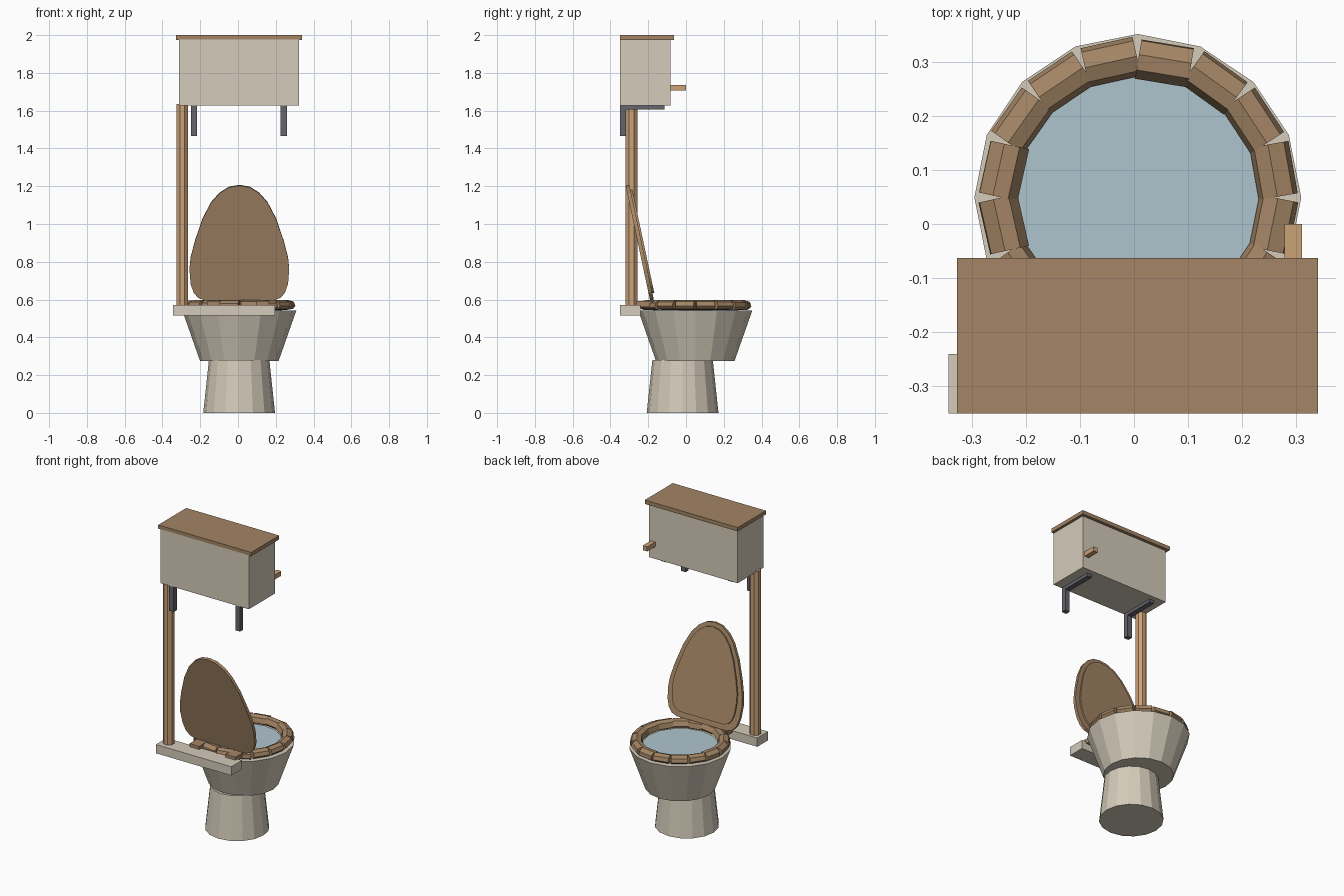
import bpy, bmesh, math, random
from mathutils import Matrix, Vector

if "Cube" in bpy.data.objects:
    bpy.data.objects.remove(bpy.data.objects["Cube"])

random.seed(4)
CX, CY = 0.007, 0.049      # bowl centre


def material(name, rgb):
    m = bpy.data.materials.new(name)
    m.diffuse_color = (*rgb, 1)
    m.use_nodes = True
    m.node_tree.nodes["Principled BSDF"].inputs["Base Color"].default_value = m.diffuse_color
    return m


IVORY = material("ivory ceramic", (0.66, 0.60, 0.49))
WOOD = material("brown wood", (0.37, 0.235, 0.13))
LIGHT_WOOD = material("light wood", (0.60, 0.36, 0.19))
WATER = material("pale water", (0.43, 0.56, 0.61))
METAL = material("grey metal", (0.13, 0.13, 0.15))


def add(name, bm, mat):
    bmesh.ops.recalc_face_normals(bm, faces=bm.faces)
    me = bpy.data.meshes.new(name)
    bm.to_mesh(me)
    bm.free()
    me.materials.append(mat)
    ob = bpy.data.objects.new(name, me)
    bpy.context.collection.objects.link(ob)
    return ob


def box(name, x0, x1, y0, y1, z0, z1, mat):
    bm = bmesh.new()
    bmesh.ops.create_cube(bm, size=1)
    bmesh.ops.scale(bm, vec=(x1 - x0, y1 - y0, z1 - z0), verts=bm.verts)
    bmesh.ops.translate(bm, vec=((x0 + x1) / 2, (y0 + y1) / 2, (z0 + z1) / 2), verts=bm.verts)
    return add(name, bm, mat)


def cone(name, x, y, z0, z1, r0, r1, n, mat, turn=0.0):
    bm = bmesh.new()
    bmesh.ops.create_cone(bm, cap_ends=True, segments=n, radius1=r0, radius2=r1, depth=z1 - z0,
                          matrix=Matrix.Translation((x, y, (z0 + z1) / 2)) @ Matrix.Rotation(turn, 4, 'Z'))
    return add(name, bm, mat)


def extrude_outline(name, pts, depth, matrix, mat):
    """Closed outline in the local XZ plane, extruded along local +Y."""
    bm = bmesh.new()
    face = bm.faces.new([bm.verts.new((x, 0, z)) for x, z in pts])
    ext = bmesh.ops.extrude_face_region(bm, geom=[face])["geom"]
    bmesh.ops.translate(bm, vec=(0, depth, 0), verts=[v for v in ext if isinstance(v, bmesh.types.BMVert)])
    bmesh.ops.transform(bm, matrix=matrix, verts=bm.verts)
    return add(name, bm, mat)


# Pedestal, bowl and water
cone("pedestal", 0.006, -0.018, 0, 0.28, 0.19, 0.16, 16, IVORY)
cone("bowl", CX, CY, 0.275, 0.542, 0.208, 0.302, 16, IVORY)
cone("water", CX, CY, 0.538, 0.548, 0.225, 0.225, 16, WATER)

# Shelf behind the bowl and the flush pipe
box("rear_shelf", -0.343, 0.197, -0.35, -0.24, 0.515, 0.572, IVORY)
cone("flush_pipe", -0.295, -0.288, 0.57, 1.635, 0.034, 0.034, 8, LIGHT_WOOD, math.pi / 8)

# Seat: ring of chamfered wooden blocks, each rolled slightly
section = [(-0.037, -0.012), (-0.022, -0.025), (0.022, -0.025),
           (0.037, -0.012), (0.032, 0.012), (0.004, 0.025), (-0.024, 0.018)]
for i in range(16):
    a = math.radians(11.25 + 22.5 * i)
    m = (Matrix.Translation((CX, CY, 0.572)) @ Matrix.Rotation(a, 4, 'Z')
         @ Matrix.Translation((0.254, 0, 0))
         @ Matrix.Rotation(random.uniform(-0.04, 0.04), 4, 'Z')
         @ Matrix.Rotation(random.uniform(-0.2, 0.2), 4, 'Y')
         @ Matrix.Translation((0, -0.049, 0)))
    extrude_outline(f"seat_block_{i + 1}", section, 0.098, m, WOOD)

# Hinge blocks under the lid
for side, x in (("left", -0.13), ("right", 0.13)):
    box(f"hinge_{side}", x - 0.035, x + 0.035, -0.262, -0.17, 0.56, 0.592, WOOD)

# Raised lid with a smaller panel on its inner face
half = [(0.055, 0.612), (0.105, 0.58), (0.15, 0.528), (0.195, 0.44), (0.235, 0.32), (0.258, 0.23),
        (0.264, 0.17), (0.258, 0.09), (0.242, 0.042), (0.218, 0.014), (0.18, 0.0)]
lean = math.radians(12)
outline = [(0, 0.622)] + half + [(-x, z) for x, z in reversed(half)]
hinge = Matrix.Translation((CX, -0.19, 0.595)) @ Matrix.Rotation(lean, 4, 'X')
extrude_outline("lid", outline, 0.02, hinge, WOOD)
panel = [(x * 0.87, 0.035 + z * 0.9) for x, z in outline]
extrude_outline("lid_panel", panel, 0.012, hinge @ Matrix.Translation((0, 0.018, 0)), WOOD)

# High tank with wooden cover and handle
box("tank", -0.312, 0.323, -0.35, -0.083, 1.627, 1.977, IVORY)
box("tank_cover", -0.327, 0.34, -0.35, -0.063, 1.975, 2.0, WOOD)
box("flush_handle", 0.278, 0.31, -0.09, 0.0, 1.707, 1.737, LIGHT_WOOD)

# Wall brackets: a post and an arm each
for side, x in (("left", -0.233), ("right", 0.243)):
    box(f"bracket_post_{side}", x - 0.017, x + 0.017, -0.35, -0.318, 1.465, 1.628, METAL)
    box(f"bracket_arm_{side}", x - 0.017, x + 0.017, -0.35, -0.115, 1.607, 1.628, METAL)
